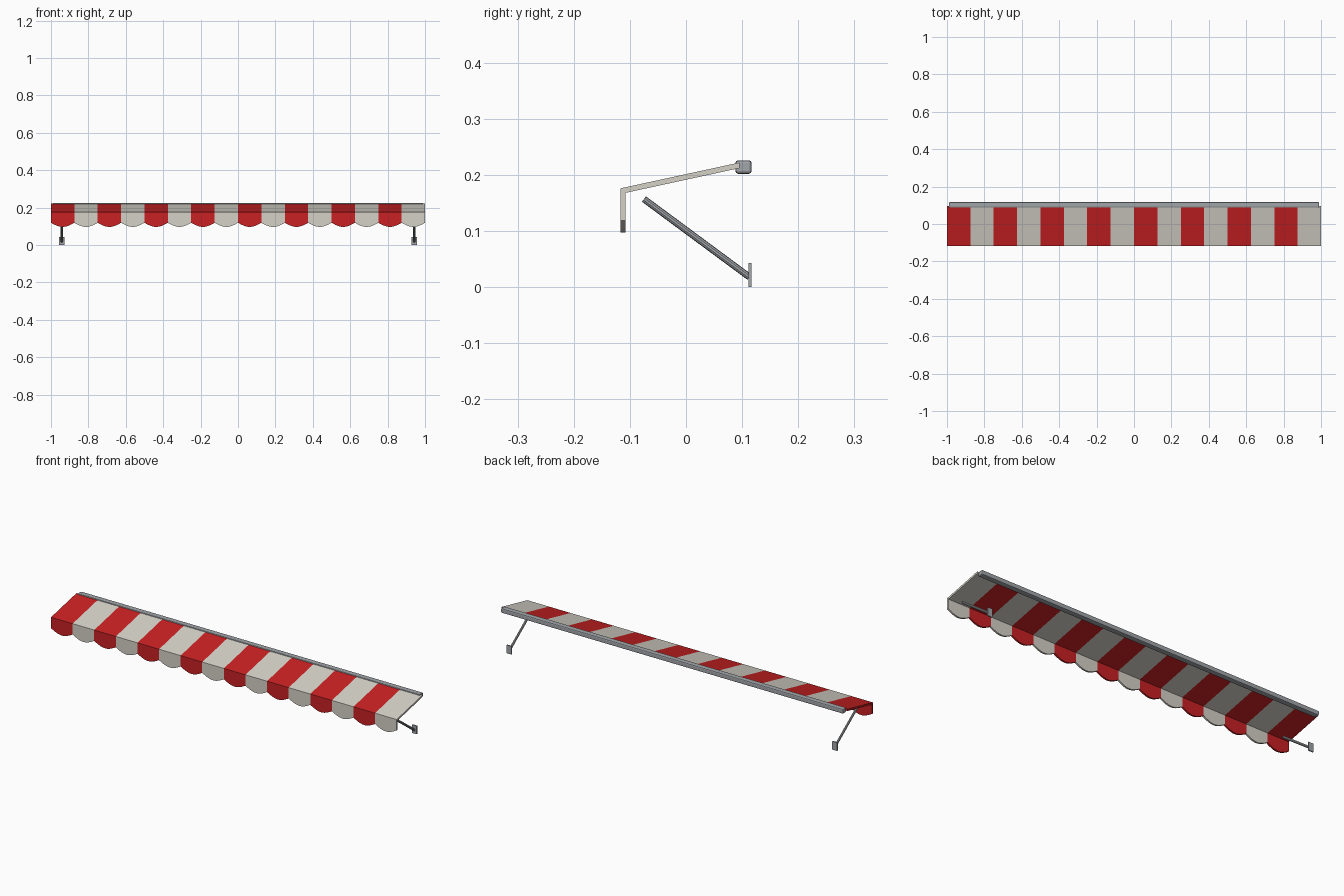
import bpy, bmesh, math
from mathutils import Vector

cube = bpy.data.objects.get("Cube")
if cube:
    bpy.data.objects.remove(cube, do_unlink=True)


def material(name, rgb, metallic=0.0):
    m = bpy.data.materials.new(name)
    m.use_nodes = True
    colour = (*rgb, 1)
    m.diffuse_color = colour
    m.node_tree.nodes["Principled BSDF"].inputs["Base Color"].default_value = colour
    return m


RED = material("red fabric", (0.58, 0.015, 0.017))
CREAM = material("cream fabric", (0.66, 0.64, 0.57))
METAL = material("grey metal", (0.36, 0.38, 0.40))


def finish(name, bm, *mats):
    bmesh.ops.recalc_face_normals(bm, faces=bm.faces)
    mesh = bpy.data.meshes.new(name)
    bm.to_mesh(mesh)
    bm.free()
    for m in mats:
        mesh.materials.append(m)
    obj = bpy.data.objects.new(name, mesh)
    bpy.context.collection.objects.link(obj)
    return obj


def extrude_profile(bm, points, offset, index):
    """Solid prism made from one outline pushed along an offset."""
    face = bm.faces.new([bm.verts.new(p) for p in points])
    face.material_index = index
    result = bmesh.ops.extrude_face_region(bm, geom=[face], use_keep_orig=True)
    moved = [v for v in result["geom"] if isinstance(v, bmesh.types.BMVert)]
    bmesh.ops.translate(bm, verts=moved, vec=offset)
    for v in moved:
        for f in v.link_faces:
            f.material_index = index


def box(name, centre, size, mat, bevel=0):
    bm = bmesh.new()
    bmesh.ops.create_cube(bm, size=1)
    bmesh.ops.scale(bm, vec=size, verts=bm.verts)
    bmesh.ops.translate(bm, vec=centre, verts=bm.verts)
    if bevel:
        bmesh.ops.bevel(bm, geom=bm.edges[:], offset=bevel, segments=2,
                        profile=0.5, affect='EDGES')
    return finish(name, bm, mat)


# Striped fabric: sloping canopy and scalloped valance
STRIPES = 16
WIDTH = 2 / STRIPES
STEPS = 12
FRONT, INNER, BACK = -0.117, -0.108, 0.095
canopy, valance = bmesh.new(), bmesh.new()
for i in range(STRIPES):
    x = -1 + i * WIDTH
    slope = [(x, FRONT, 0.176), (x, BACK, 0.222),
             (x, BACK, 0.212), (x, FRONT, 0.166)]
    extrude_profile(canopy, slope, (WIDTH, 0, 0), i % 2)
    flap = [(x, FRONT, 0.17), (x + WIDTH, FRONT, 0.17)]
    for s in range(STEPS, -1, -1):
        t = s / STEPS
        z = 0.119 - 0.022 * math.sin(math.pi * t)
        flap.append((x + WIDTH * t, FRONT, z))
    extrude_profile(valance, flap, (0, INNER - FRONT, 0), i % 2)
finish("canopy", canopy, RED, CREAM)
finish("valance", valance, RED, CREAM)

# Roller housing along the wall
box("roller_housing", (0, 0.1025, 0.214), (1.98, 0.029, 0.024), METAL, 0.005)

# Support arms and wall plates
for side, x in (("left", 0.942), ("right", -0.942)):
    start, end = Vector((x, -0.075, 0.157)), Vector((x, 0.113, 0.018))
    axis = end - start
    bm = bmesh.new()
    bmesh.ops.create_cone(bm, cap_ends=True, segments=10, radius1=0.006,
                          radius2=0.006, depth=axis.length)
    bmesh.ops.rotate(bm, verts=bm.verts,
                     matrix=axis.to_track_quat('Z', 'Y').to_matrix())
    bmesh.ops.translate(bm, verts=bm.verts, vec=(start + end) / 2)
    finish(side + "_arm", bm, METAL)
    box(side + "_wall_plate", (x, 0.114, 0.0215), (0.028, 0.006, 0.043), METAL)
